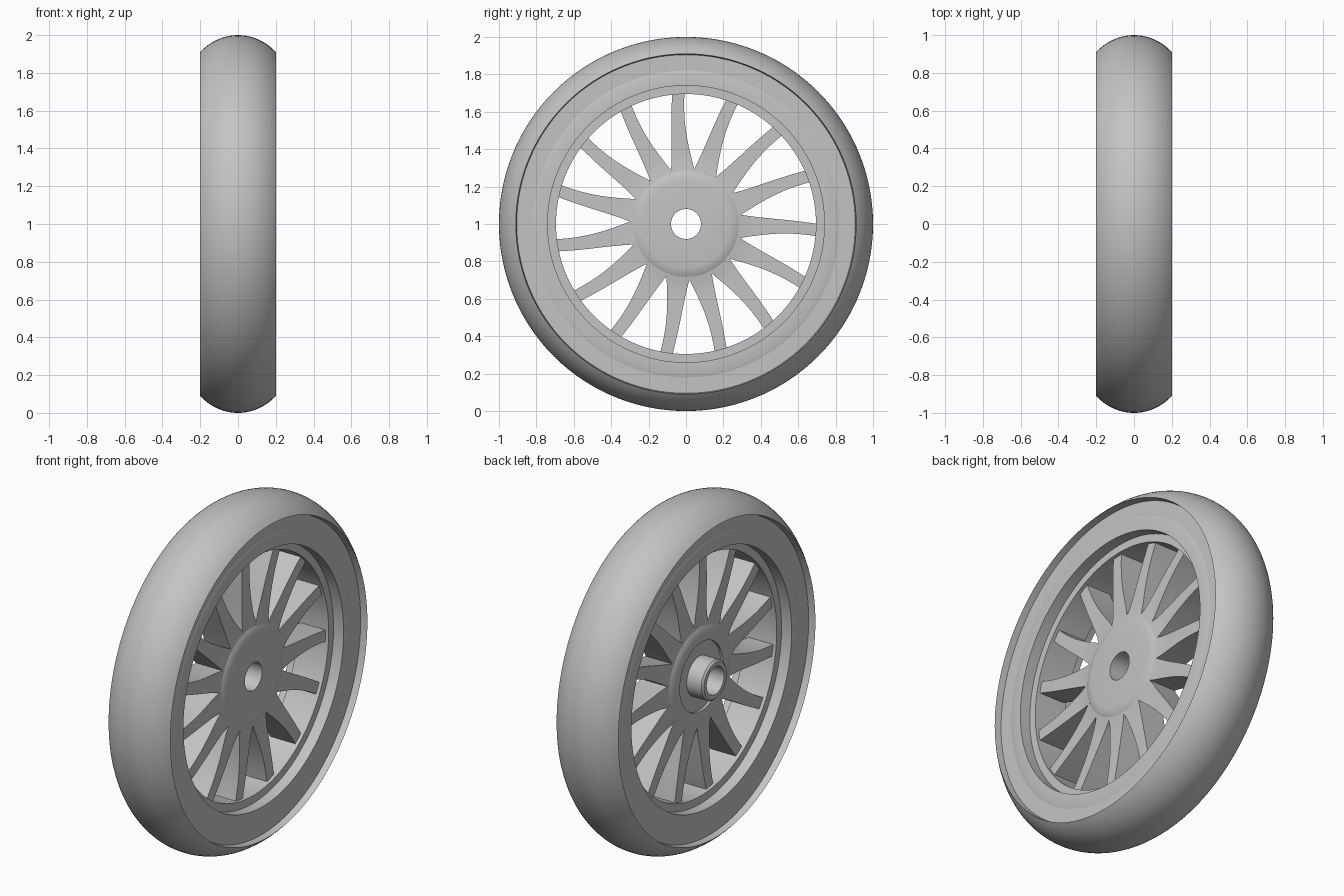
import bpy, bmesh, math

if "Cube" in bpy.data.objects:
    bpy.data.objects.remove(bpy.data.objects["Cube"])

GREY = (0.55, 0.55, 0.55, 1)
grey = bpy.data.materials.new("light grey")
grey.use_nodes = True
grey.diffuse_color = GREY
grey.node_tree.nodes["Principled BSDF"].inputs["Base Color"].default_value = GREY


def polar(x, r, angle):
    """Point at radius r around the axle, which runs along x at z = 1."""
    return (x, r * math.cos(angle), 1 + r * math.sin(angle))


def finish(name, bm, sharp=30):
    bmesh.ops.recalc_face_normals(bm, faces=bm.faces)
    mesh = bpy.data.meshes.new(name)
    bm.to_mesh(mesh)
    bm.free()
    mesh.materials.append(grey)
    ob = bpy.data.objects.new(name, mesh)
    bpy.context.collection.objects.link(ob)
    bpy.ops.object.select_all(action="DESELECT")
    ob.select_set(True)
    bpy.context.view_layer.objects.active = ob
    bpy.ops.object.shade_smooth_by_angle(angle=math.radians(sharp))
    return ob


def lathe(name, profile, steps=120):
    """Revolve a closed (x, radius) profile around the axle."""
    bm = bmesh.new()
    rings = [[bm.verts.new(polar(x, r, math.tau * i / steps)) for x, r in profile]
             for i in range(steps)]
    n = len(profile)
    for i in range(steps):
        a, b = rings[i], rings[(i + 1) % steps]
        for j in range(n):
            k = (j + 1) % n
            bm.faces.new((a[j], a[k], b[k], b[j]))
    return finish(name, bm)


def mirrored(half):
    """Complete a profile by reflecting its +x half."""
    return half + [(-x, r) for x, r in reversed(half)]


# Tyre: round crown, sharp shoulders, recessed sidewalls
R = 0.267
lean = math.asin(0.2 / R)
crown = [(R * math.sin(lean * t / 12), 1 - R + R * math.cos(lean * t / 12))
         for t in range(-12, 13)]
lathe("tyre", crown + [(0.16, 0.905), (0.16, 0.82), (-0.16, 0.82), (-0.16, 0.905)])

# Rim: side flange, step and inner ledge
lathe("rim", mirrored([(0.16, 0.82), (0.165, 0.80), (0.165, 0.74),
                       (0.10, 0.74), (0.10, 0.695)]))

# Hub: domed edge, plain outer face, recessed inner face with axle boss
edge = [(0.10, 0.235), (0.097, 0.255), (0.089, 0.28), (0.08, 0.295)]
lathe("hub", [(0.10, 0.08)] + mirrored(edge)
      + [(-0.10, 0.20), (-0.085, 0.20), (-0.085, 0.115),
         (-0.18, 0.115), (-0.19, 0.105), (-0.19, 0.08)])

# Spokes: flared blades growing out of the hub
SPOKES = 15
ROWS = 14
bm = bmesh.new()
for s in range(SPOKES):
    base = math.radians(93.3) + math.tau * s / SPOKES
    rows = []
    for i in range(ROWS + 1):
        t = i / ROWS
        r = 0.275 + 0.435 * t
        half = 0.033 + 0.034 * (1 - t) ** 2.5
        sweep = math.radians(1.2) * math.sin(math.pi * t)
        x = 0.08 + 0.009 * max(0, 1 - t * 6)
        rows.append([bm.verts.new(polar(px, r, base + sweep + side * half / r))
                     for px, side in ((x, -1), (x, 1), (-x, 1), (-x, -1))])
    for a, b in zip(rows, rows[1:]):
        for j in range(4):
            k = (j + 1) % 4
            bm.faces.new((a[j], a[k], b[k], b[j]))
    bm.faces.new(rows[0])
    bm.faces.new(rows[-1])
finish("spokes", bm)
